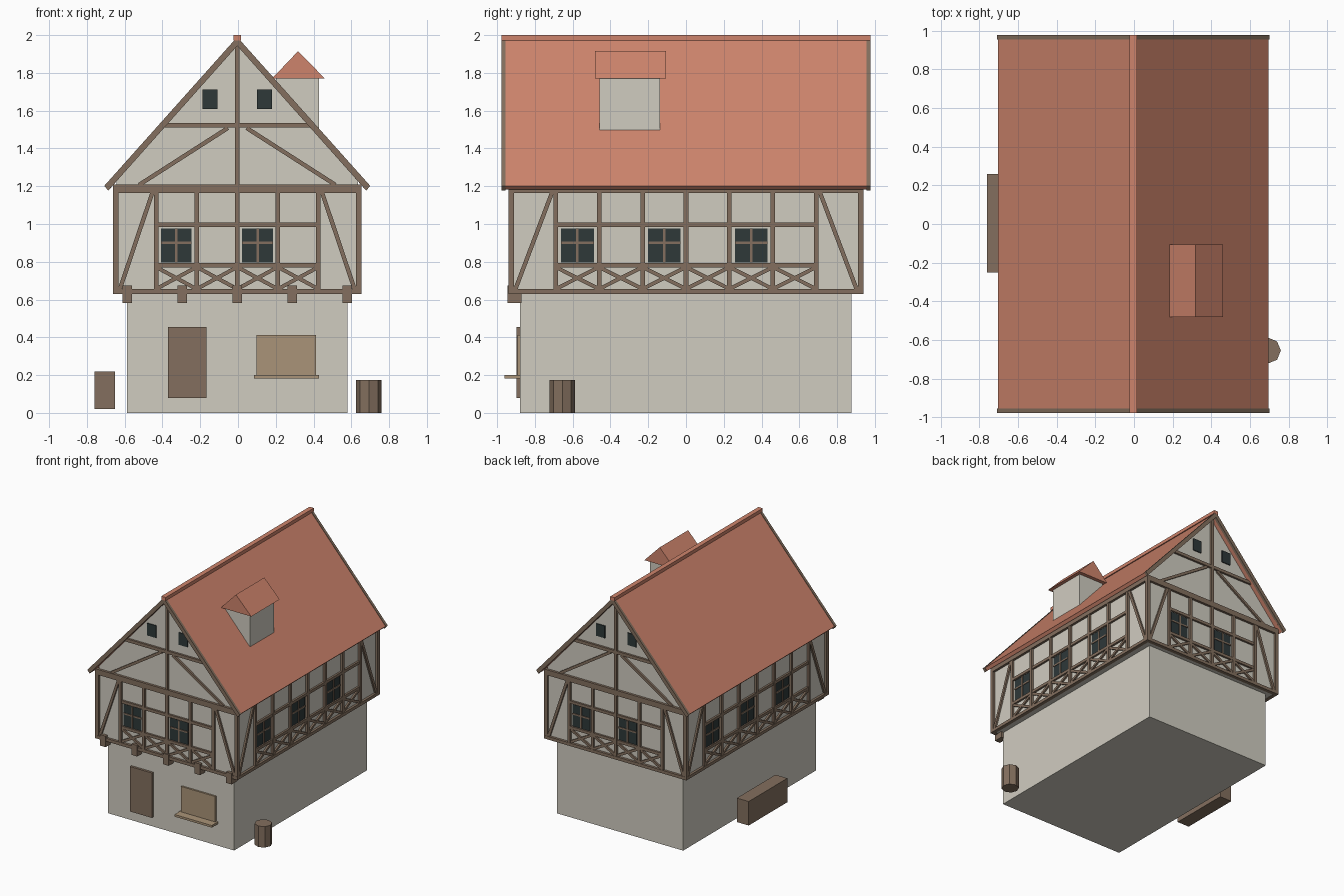
import bpy, bmesh, math
from mathutils import Matrix, Vector

if "Cube" in bpy.data.objects:
    bpy.data.objects.remove(bpy.data.objects["Cube"])

CX = -0.004  # house centre line


def material(name, r, g, b):
    lin = [((c / 255 + 0.055) / 1.055) ** 2.4 for c in (r, g, b)]
    m = bpy.data.materials.new(name)
    m.diffuse_color = (*lin, 1)
    m.use_nodes = True
    m.node_tree.nodes["Principled BSDF"].inputs["Base Color"].default_value = m.diffuse_color
    return m


PLASTER = material("plaster", 208, 204, 192)
TIMBER = material("timber brown", 131, 111, 94)
TILE = material("roof tile red", 206, 132, 108)
GLASS = material("dark glass", 46, 56, 57)
TAN = material("tan wood", 170, 148, 120)


def finish(name, bm, mat):
    bmesh.ops.recalc_face_normals(bm, faces=bm.faces)
    me = bpy.data.meshes.new(name)
    bm.to_mesh(me)
    bm.free()
    me.materials.append(mat)
    ob = bpy.data.objects.new(name, me)
    bpy.context.collection.objects.link(ob)
    return ob


def add_box(bm, lo, hi, mat=Matrix()):
    lo, hi = Vector(lo), Vector(hi)
    m = mat @ Matrix.Translation((lo + hi) / 2) @ Matrix.Diagonal((*(hi - lo), 1))
    bmesh.ops.create_cube(bm, size=1, matrix=m)


def box(name, lo, hi, mat):
    bm = bmesh.new()
    add_box(bm, lo, hi)
    return finish(name, bm, mat)


def add_prism(bm, profile, y0, y1):
    # x-z profile extruded along y
    f = bm.faces.new([bm.verts.new((x, y0, z)) for x, z in profile])
    r = bmesh.ops.extrude_face_region(bm, geom=[f])
    vs = [v for v in r["geom"] if isinstance(v, bmesh.types.BMVert)]
    bmesh.ops.translate(bm, verts=vs, vec=(0, y1 - y0, 0))


def prism(name, profile, y0, y1, mat):
    bm = bmesh.new()
    add_prism(bm, profile, y0, y1)
    return finish(name, bm, mat)


def bar(bm, wall, a, b, w, out):
    # timber between two (u, z) points on a wall; wall = (matrix, wall distance)
    mat, d = wall
    a, b = Vector(a), Vector(b)
    mid, v = (a + b) / 2, b - a
    m = mat @ Matrix.Translation((mid.x, -d, mid.y)) @ Matrix.Rotation(-math.atan2(v.y, v.x), 4, 'Y')
    h = v.length / 2
    add_box(bm, (-h, -out, -w / 2), (h, 0.01, w / 2), m)


# ---- walls
box("ground_floor", (CX - 0.583, -0.878, 0), (CX + 0.583, 0.876, 0.64), PLASTER)
prism("upper_wall", [(CX - 0.638, 0.633), (CX + 0.638, 0.633), (CX + 0.638, 1.235),
                     (CX, 1.96), (CX - 0.638, 1.235)], -0.92, 0.92, PLASTER)


# ---- timber framing, windows; each wall is a quarter turn of the front
def framed_wall(name, angle, d, half, step, n, windows, gable):
    wall = (Matrix.Translation((CX, 0, 0)) @ Matrix.Rotation(angle, 4, 'Z'), d)
    tim, gla, mun = bmesh.new(), bmesh.new(), bmesh.new()
    edge = step * n / 2
    full = half + 0.019
    bar(tim, wall, (-full, 0.643), (full, 0.643), 0.026, 0.02)
    top = 1.21 if gable else 1.2
    bar(tim, wall, (-full, (1.165 + top) / 2), (full, (1.165 + top) / 2), top - 1.165, 0.02)
    for z in (0.782, 0.995):
        bar(tim, wall, (-edge, z), (edge, z), 0.024, 0.016)
    for i in range(n + 1):
        u = -edge + i * step
        bar(tim, wall, (u, 0.64), (u, 1.18), 0.024, 0.018)
    for s in (-1, 1):
        bar(tim, wall, (s * (full - 0.012), 0.64), (s * (full - 0.012), 1.18), 0.024, 0.0195)
        bar(tim, wall, (s * (half - 0.015), 0.65), (s * (edge + 0.018), 1.17), 0.022, 0.014)
    for i in range(n):
        u0, u1 = -edge + i * step + 0.008, -edge + (i + 1) * step - 0.008
        bar(tim, wall, (u0, 0.66), (u1, 0.768), 0.02, 0.014)
        bar(tim, wall, (u0, 0.768), (u1, 0.66), 0.02, 0.013)
        if i in windows:
            c, w = (u0 + u1) / 2, step * 0.755
            bar(gla, wall, (c - w / 2, 0.886), (c + w / 2, 0.886), 0.182, 0.006)
            bar(mun, wall, (c - w / 2, 0.9), (c + w / 2, 0.9), 0.013, 0.011)
            bar(mun, wall, (c, 0.795), (c, 0.977), 0.013, 0.012)
    if gable:
        bar(tim, wall, (0, 1.2), (0, 1.95), 0.022, 0.018)
        bar(tim, wall, (-0.385, 1.523), (0.385, 1.523), 0.026, 0.017)
        for s in (-1, 1):
            bar(tim, wall, (s * 0.52, 1.207), (s * 0.05, 1.508), 0.022, 0.014)
            bar(gla, wall, (s * 0.145 - 0.04, 1.66), (s * 0.145 + 0.04, 1.66), 0.102, 0.008)
    finish(name + "_timbers", tim, TIMBER)
    finish(name + "_window_glass", gla, GLASS)
    finish(name + "_window_bars", mun, TIMBER)


for name, turn in (("front", 0), ("back", 2)):
    framed_wall(name, turn * math.pi / 2, 0.92, 0.638, 0.215, 4, (0, 2), True)
for name, turn in (("right", 1), ("left", 3)):
    framed_wall(name, turn * math.pi / 2, 0.638, 0.92, 0.23, 6, (0, 2, 4), False)

# ---- corbels under the front overhang
bm = bmesh.new()
for i in range(-2, 3):
    x = CX + i * 0.291
    add_box(bm, (x - 0.025, -0.945, 0.583), (x + 0.025, -0.87, 0.675))
finish("corbels", bm, TIMBER)


# ---- main roof, barge boards and ridge
def roof_profile(grow):
    top, ex, ez = 1.985 + grow, 0.699 + grow, 1.202
    return [(CX + x, z) for x, z in (
        (0, top), (ex, ez), (ex - 0.021, ez - 0.02 - grow), (0, 1.948 - grow),
        (-ex + 0.021, ez - 0.02 - grow), (-ex, ez))]


prism("roof", roof_profile(0), -0.96, 0.96, TILE)
bm = bmesh.new()
for s in (-1, 1):
    add_prism(bm, roof_profile(0.005), s * 0.955, s * 0.977)
finish("barge_boards", bm, TIMBER)
box("ridge_cap", (CX - 0.02, -0.978, 1.972), (CX + 0.02, 0.978, 2.0), TILE)

# ---- dormer on the right slope
box("dormer_wall", (0.2, -0.457, 1.49), (0.43, -0.137, 1.775), PLASTER)
prism("dormer_roof", [(0.18, 1.77), (0.46, 1.77), (0.318, 1.915)], -0.482, -0.107, TILE)

# ---- front door, shutter and counter
box("door", (-0.37, -0.898, 0.08), (-0.167, -0.87, 0.455), TIMBER)
box("shutter", (0.097, -0.893, 0.19), (0.414, -0.87, 0.412), TAN)
box("counter_board", (0.085, -0.96, 0.182), (0.43, -0.87, 0.2), TAN)

# ---- trough and barrel beside the house
box("trough", (-0.76, -0.252, 0.02), (-0.65, 0.258, 0.22), TIMBER)
bm = bmesh.new()
bmesh.ops.create_cone(bm, cap_ends=True, segments=8, radius1=0.067, radius2=0.067, depth=0.175,
                      matrix=Matrix.Translation((0.693, -0.655, 0.0875)))
finish("barrel", bm, TIMBER)
